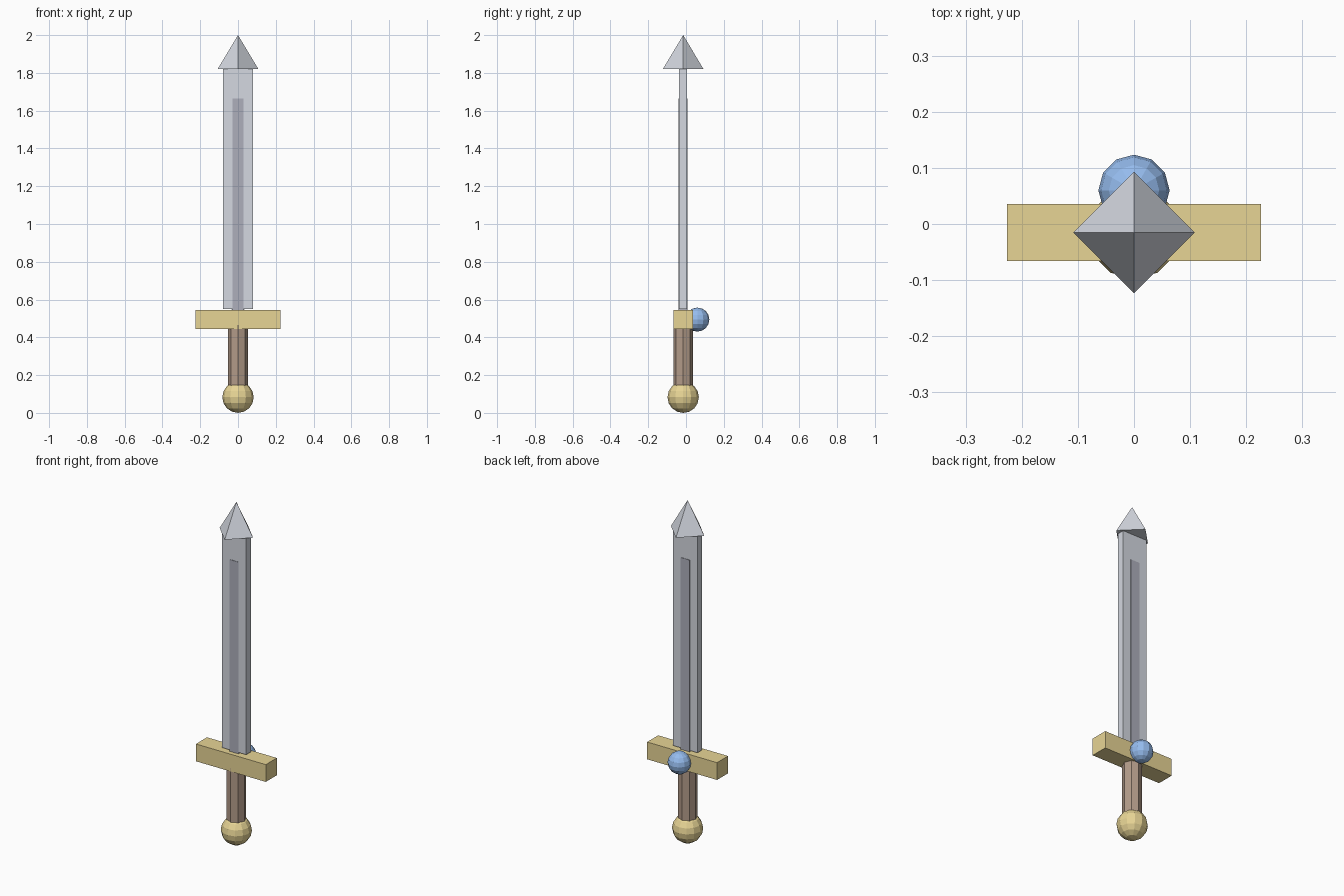
import bpy

if "Cube" in bpy.data.objects:
    bpy.data.objects.remove(bpy.data.objects["Cube"])

CY = -0.015  # depth of the sword's long axis


def material(name, rgb):
    m = bpy.data.materials.new(name)
    m.diffuse_color = (*rgb, 1)
    m.use_nodes = True
    m.node_tree.nodes["Principled BSDF"].inputs["Base Color"].default_value = m.diffuse_color
    return m


steel = material("steel", (0.66, 0.69, 0.75))
dark_steel = material("dark_steel", (0.42, 0.43, 0.50))
gold = material("gold", (0.80, 0.66, 0.30))
leather = material("leather", (0.45, 0.33, 0.25))
blue = material("blue", (0.30, 0.50, 0.85))


def finish(name, mat):
    ob = bpy.context.object
    ob.name = name
    ob.data.materials.append(mat)
    return ob


def box(name, sx, sy, z0, z1, mat):
    bpy.ops.mesh.primitive_cube_add(size=1, location=(0, CY, (z0 + z1) / 2))
    ob = finish(name, mat)
    ob.scale = (sx, sy, z1 - z0)
    bpy.ops.object.transform_apply(location=False, rotation=False, scale=True)
    return ob


def ball(name, r, y, z, mat):
    bpy.ops.mesh.primitive_uv_sphere_add(segments=12, ring_count=8, radius=r, location=(0, y, z))
    return finish(name, mat)


# Blade with a darker raised strip on both faces
box("blade", 0.157, 0.042, 0.551, 1.822, steel)
box("blade_fuller", 0.058, 0.047, 0.53, 1.665, dark_steel)

# Four-sided point, corners on the axes
bpy.ops.mesh.primitive_cone_add(vertices=4, radius1=0.108, radius2=0, depth=0.18,
                                location=(0, CY, 1.91))
finish("blade_tip", steel)

# Crossguard
box("guard", 0.452, 0.102, 0.443, 0.544, gold)

# Eight-sided grip
bpy.ops.mesh.primitive_cylinder_add(vertices=8, radius=0.052, depth=0.375,
                                    location=(0, CY, 0.2775))
finish("grip", leather)

# Pommel and the gem on the back of the guard
ball("pommel", 0.083, CY, 0.083, gold)
ball("gem", 0.0635, 0.06, 0.494, blue)
